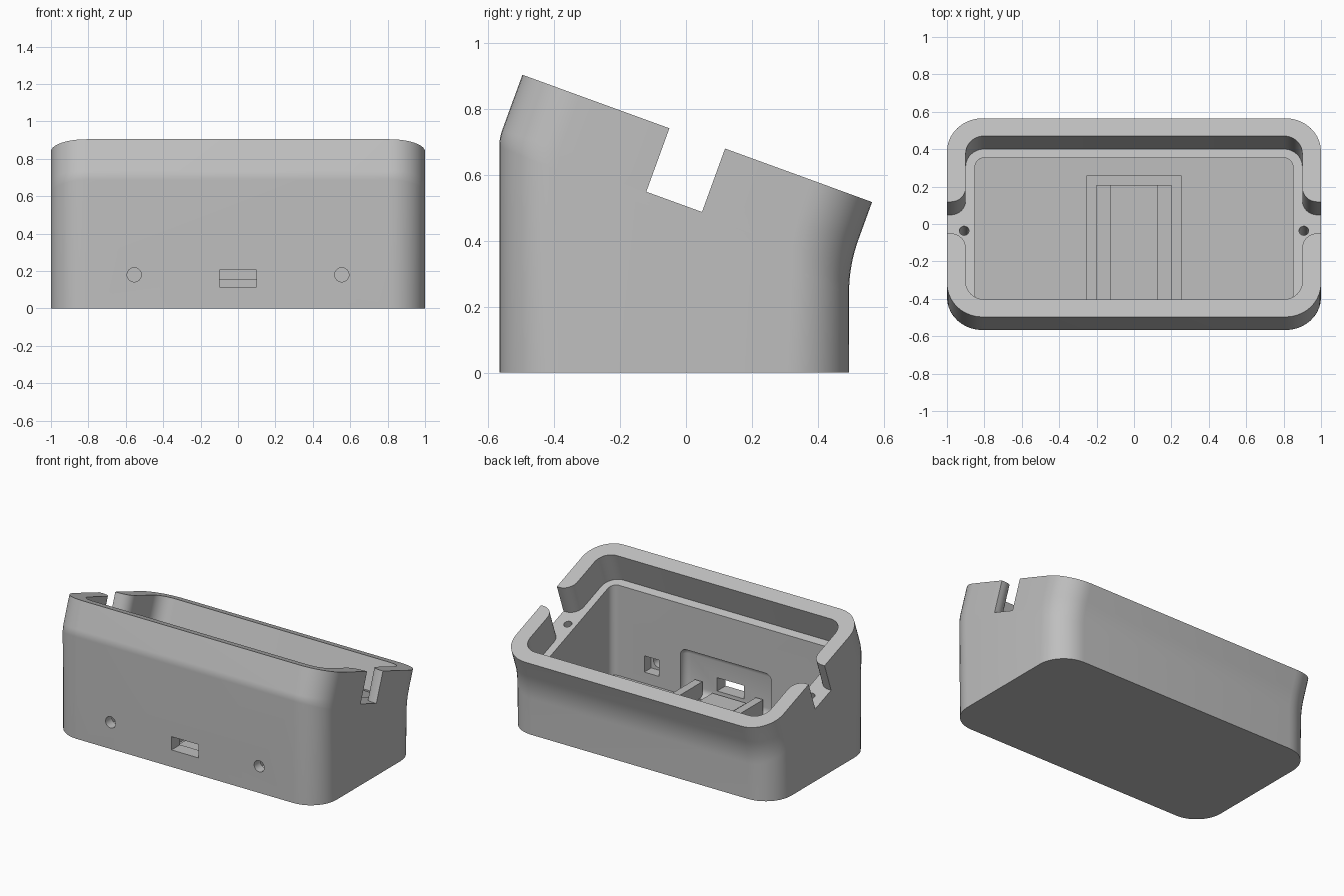
import bpy, bmesh, math
from mathutils import Vector, Matrix

cube = bpy.data.objects.get("Cube")
if cube:
    bpy.data.objects.remove(cube, do_unlink=True)

grey = bpy.data.materials.new("light_grey")
grey.use_nodes = True
grey.diffuse_color = (0.52, 0.52, 0.52, 1)
grey.node_tree.nodes["Principled BSDF"].inputs["Base Color"].default_value = grey.diffuse_color

TILT = math.radians(20)
ALONG = Vector((0, math.cos(TILT), -math.sin(TILT)))   # down the sloped rim
AXIS = Vector((0, math.sin(TILT), math.cos(TILT)))     # out of the opening
FRONT, BACK = -0.567, 0.495
LEDGE_F = Vector((0, FRONT, 0.712))
LEDGE_B = Vector((0, BACK, 0.712 - (BACK - FRONT) * math.tan(TILT)))
NECK = 0.205
RIM_LENGTH = (LEDGE_B - LEDGE_F).length


def ring(front, back, inset=0.0, radius=0.19, steps=10):
    """Rounded rectangle on the sloped plane running from front to back."""
    length = (back - front).length
    scale = length / RIM_LENGTH
    direction = (back - front) / length
    hx, hs = 1 - inset, length / 2 - inset * scale
    pts = []
    for k, (sx, ss) in enumerate(((1, 1), (-1, 1), (-1, -1), (1, -1))):
        for i in range(steps + 1):
            a = math.pi / 2 * (k + i / steps)
            x = sx * (hx - radius) + radius * math.cos(a)
            s = ss * (hs - radius) + radius * math.sin(a)
            pts.append(direction * (s + length / 2) + front + Vector((x, 0, 0)))
    return pts


def loft(name, rings):
    bm = bmesh.new()
    loops = [[bm.verts.new(p) for p in r] for r in rings]
    for a, b in zip(loops, loops[1:]):
        for i in range(len(a)):
            j = (i + 1) % len(a)
            bm.faces.new((a[i], a[j], b[j], b[i]))
    bm.faces.new(loops[0])
    bm.faces.new(loops[-1])
    return finish(name, bm)


def finish(name, bm):
    bmesh.ops.recalc_face_normals(bm, faces=bm.faces)
    mesh = bpy.data.meshes.new(name)
    bm.to_mesh(mesh)
    bm.free()
    mesh.materials.append(grey)
    obj = bpy.data.objects.new(name, mesh)
    bpy.context.collection.objects.link(obj)
    return obj


def box(name, lo, hi, bevel=0.0):
    lo, hi = Vector(lo), Vector(hi)
    bm = bmesh.new()
    bmesh.ops.create_cube(bm, size=1, matrix=Matrix.Translation((lo + hi) / 2) @ Matrix.Diagonal((*(hi - lo), 1)))
    if bevel:
        bmesh.ops.bevel(bm, geom=bm.edges[:], offset=bevel, segments=6, profile=0.5, affect='EDGES')
    return finish(name, bm)


def rod(name, centre, axis, radius, depth):
    bm = bmesh.new()
    turn = Vector(axis).to_track_quat('Z', 'Y').to_matrix().to_4x4()
    bmesh.ops.create_cone(bm, cap_ends=True, segments=32, radius1=radius, radius2=radius,
                          depth=depth, matrix=Matrix.Translation(centre) @ turn)
    return finish(name, bm)


def cut(target, cutter):
    mod = target.modifiers.new("cut", 'BOOLEAN')
    mod.operation, mod.solver, mod.object = 'DIFFERENCE', 'EXACT', cutter
    bpy.context.view_layer.objects.active = target
    bpy.ops.object.modifier_apply(modifier=mod.name)
    bpy.data.objects.remove(cutter, do_unlink=True)


def bend(corner, reach, t):
    """Point on the soft bend between the upright wall and the tilted neck."""
    start, end = corner - Vector((0, 0, reach)), corner + AXIS * reach
    return start.lerp(corner, t).lerp(corner.lerp(end, t), t)


# Outer shell: upright base, soft bend, tilted neck
rings = [ring(Vector((0, FRONT, 0)), Vector((0, BACK, 0)))]
for i in range(9):
    rings.append(ring(bend(LEDGE_F, 0.025, i / 8), bend(LEDGE_B, 0.085, i / 8)))
rings.append(ring(LEDGE_F + AXIS * NECK, LEDGE_B + AXIS * NECK))
shell = loft("shell", rings)

# Recess in the neck and deep pocket below its ledge
up = AXIS * (NECK + 0.1)
cut(shell, loft("recess_cutter", [ring(LEDGE_F, LEDGE_B, 0.1, 0.1),
                                  ring(LEDGE_F + up, LEDGE_B + up, 0.1, 0.1)]))
lift = Vector((0, 0, 0.05))
cut(shell, loft("pocket_cutter", [
    ring(Vector((0, FRONT, 0.05)), Vector((0, BACK, 0.05)), 0.15, 0.05),
    ring(LEDGE_F + lift, LEDGE_B + lift, 0.15, 0.05)]))

# Side notches with rounded inner corners, and a screw hole beside each
notch_mid = LEDGE_F.lerp(LEDGE_B, 0.5)
for side in (1, -1):
    half = [(1.1, 0.09)]
    for i in range(9):
        a = math.pi / 2 * i / 8
        half.append((0.98 - 0.08 * math.sin(a), 0.17 - 0.08 * math.cos(a)))
    half.append((0.87, 0.17))
    outline = half + [(x, -s) for x, s in reversed(half)]
    low = [notch_mid + Vector((side * x, 0, 0)) + ALONG * s for x, s in outline]
    cut(shell, loft("notch_cutter", [low, [p + up for p in low]]))
    cut(shell, rod("screw_cutter", notch_mid + Vector((side * 0.908, 0, 0)), AXIS, 0.026, 0.3))

# Thinned wall behind the port, then the port itself
cut(shell, box("thin_wall_cutter", (-0.34, -0.475, 0.055), (0.34, -0.36, 0.36), 0.045))
cut(shell, box("port_cutter", (-0.1, -0.7, 0.115), (0.1, -0.4, 0.205)))

# Round front holes with square seats inside
for side in (1, -1):
    x = side * 0.555
    cut(shell, rod("button_cutter", Vector((x, -0.5, 0.18)), (0, 1, 0), 0.038, 0.3))
    cut(shell, box("seat_cutter", (x - 0.055, -0.5, 0.125), (x + 0.055, -0.4, 0.235)))

# Board tray on the floor
for side, label in ((1, "left"), (-1, "right")):
    xs = sorted((side * 0.2, side * 0.255))
    box("tray_rail_" + label, (xs[0], -0.46, 0.04), (xs[1], 0.26, 0.157))
box("tray_end", (-0.2, 0.205, 0.04), (0.2, 0.26, 0.157))
box("tray_strip", (-0.128, -0.46, 0.04), (0.125, 0.205, 0.1))

# Smooth the curved walls, keep the edges crisp
bpy.ops.object.select_all(action='DESELECT')
shell.select_set(True)
bpy.context.view_layer.objects.active = shell
bpy.ops.object.shade_smooth_by_angle(angle=math.radians(30))
